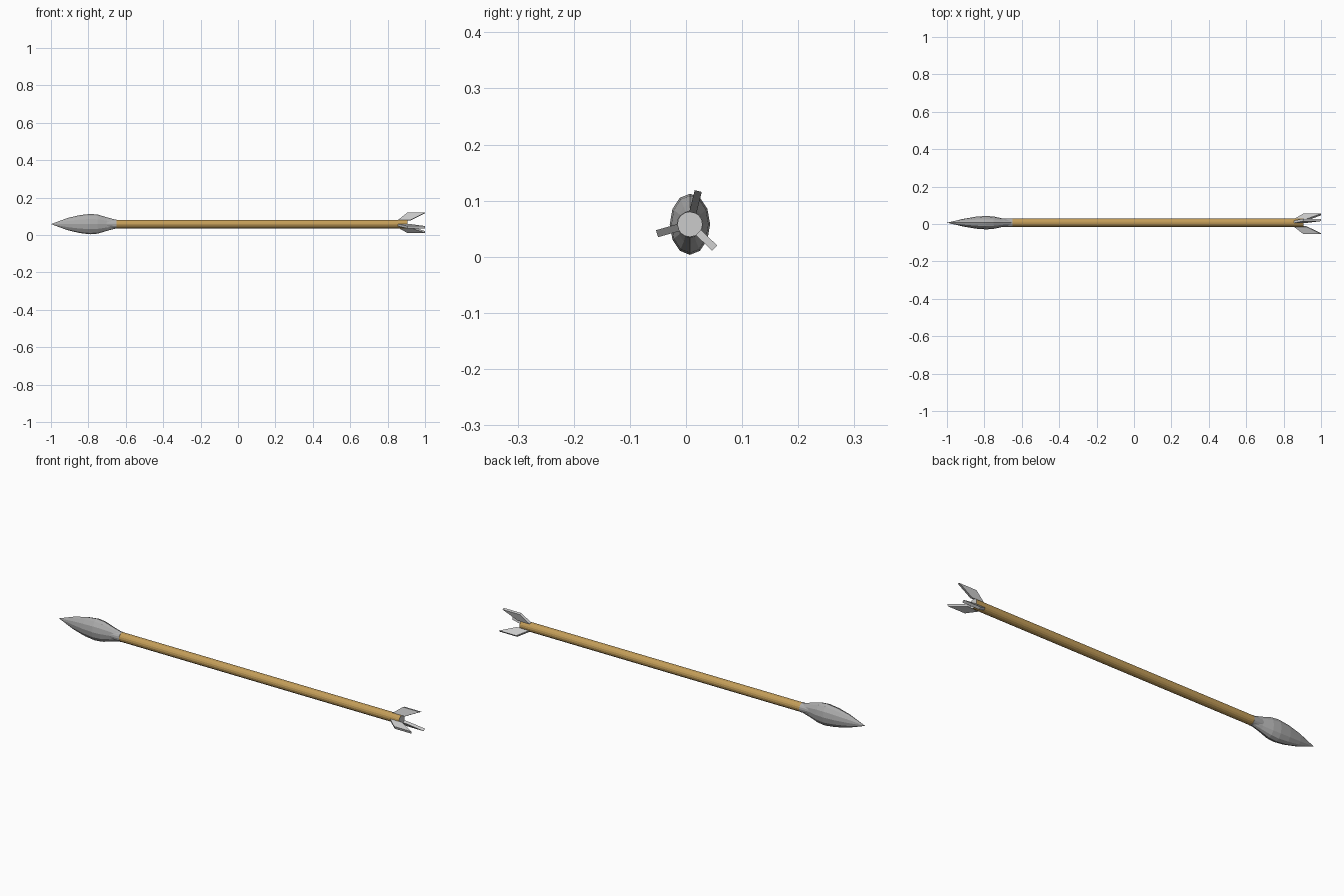
import bpy, bmesh
from math import cos, sin, pi, radians
from mathutils import Vector

if "Cube" in bpy.data.objects:
    bpy.data.objects.remove(bpy.data.objects["Cube"])

CY, CZ = 0.007, 0.058   # arrow axis
SHAFT_R = 0.0225


def material(name, rgb):
    m = bpy.data.materials.new(name)
    m.diffuse_color = (*rgb, 1)
    m.use_nodes = True
    m.node_tree.nodes["Principled BSDF"].inputs["Base Color"].default_value = m.diffuse_color
    return m


def make(name, bm, mat=None):
    bmesh.ops.recalc_face_normals(bm, faces=bm.faces)
    me = bpy.data.meshes.new(name)
    bm.to_mesh(me)
    bm.free()
    ob = bpy.data.objects.new(name, me)
    bpy.context.collection.objects.link(ob)
    if mat:
        me.materials.append(mat)
    return ob


def loft(name, stations, sides, mat=None):
    """Elliptical rings along x: (x, half width y, half height z)."""
    bm = bmesh.new()
    rings = []
    for x, ry, rz in stations:
        rings.append([bm.verts.new((x, CY + ry * sin(2 * pi * i / sides),
                                    CZ + rz * cos(2 * pi * i / sides)))
                      for i in range(sides)])
    for a, b in zip(rings, rings[1:]):
        for i in range(sides):
            j = (i + 1) % sides
            bm.faces.new((a[i], a[j], b[j], b[i]))
    bm.faces.new(rings[0])
    bm.faces.new(rings[-1])
    bmesh.ops.remove_doubles(bm, verts=bm.verts, dist=0.0002)
    return make(name, bm, mat)


wood = material("wood", (0.55, 0.34, 0.10))
iron = material("iron", (0.42, 0.42, 0.42))

# Wooden shaft with a grey rear end face
shaft = loft("shaft", [(-0.655, SHAFT_R, SHAFT_R), (0.905, SHAFT_R, SHAFT_R)], 16, wood)
shaft.data.materials.append(material("end_grey", (0.8, 0.8, 0.8)))
for p in shaft.data.polygons:
    if p.normal.x > 0.9:
        p.material_index = 1

# Leaf-shaped head and the socket joining it to the shaft
loft("arrow_head", [(-1.0, 0, 0), (-0.91, 0.021, 0.033), (-0.845, 0.032, 0.048),
                    (-0.79, 0.036, 0.0545), (-0.75, 0.033, 0.051),
                    (-0.70, 0.022, 0.036), (-0.65, 0.016, 0.0225)], 12, iron)
loft("head_socket", [(-0.71, 0.0225, 0.0225), (-0.65, 0.0235, 0.0235)], 16, iron)

# Three swept tail fins around the shaft
FIN = [(0.855, 0.021), (0.905, 0.061), (1.0, 0.061), (0.922, 0.021)]
for n, deg in enumerate((76, 196, 316)):
    a = radians(deg)
    out = Vector((0, cos(a), sin(a)))
    side = Vector((0, -sin(a), cos(a))) * 0.0065
    bm = bmesh.new()
    loops = [[bm.verts.new(Vector((x, CY, CZ)) + out * r + side * s) for x, r in FIN]
             for s in (-1, 1)]
    for l in loops:
        bm.faces.new(l)
    for i in range(4):
        j = (i + 1) % 4
        bm.faces.new((loops[0][i], loops[0][j], loops[1][j], loops[1][i]))
    make(f"tail_fin_{n + 1}", bm)
